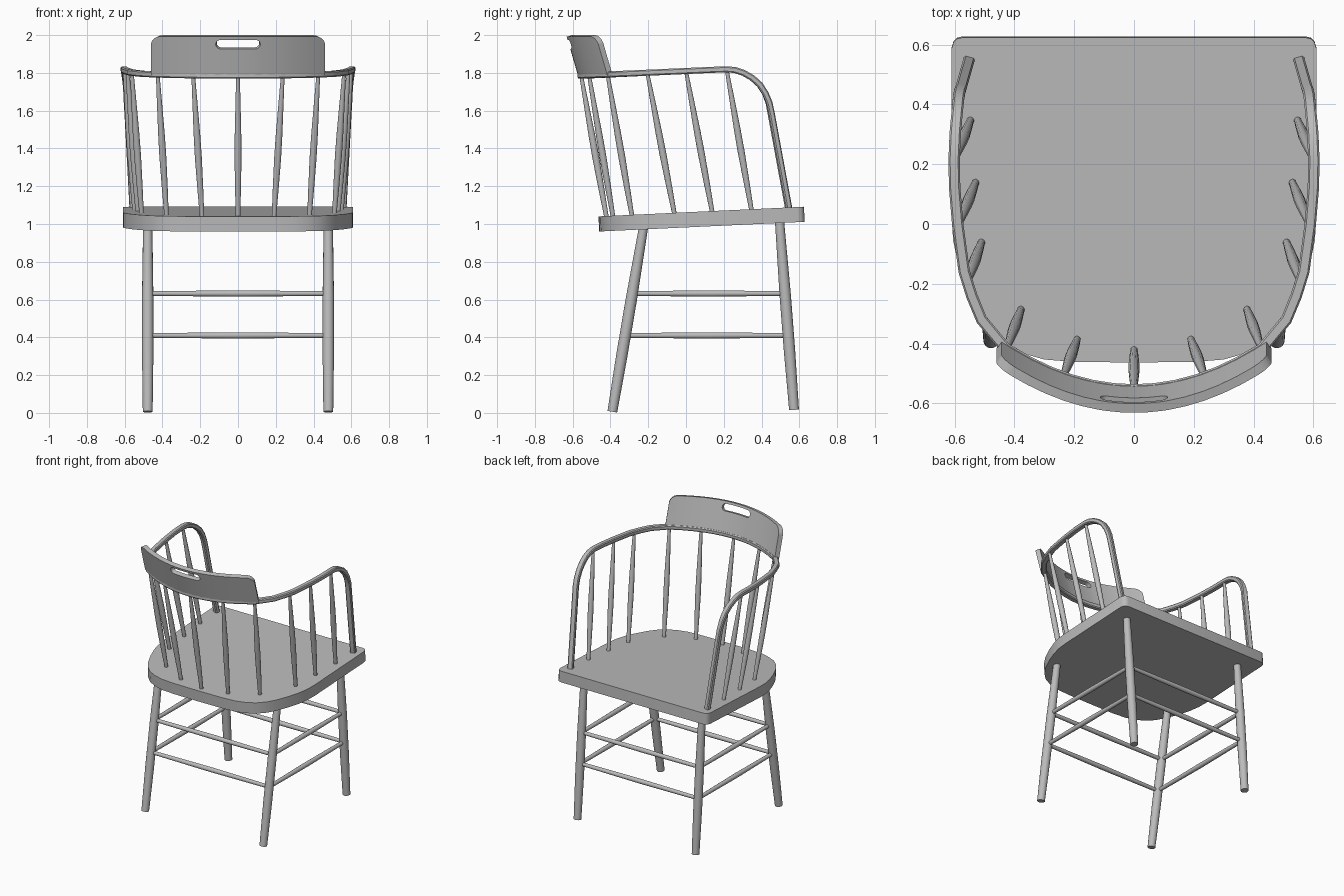
import bpy, bmesh, math
from mathutils import Vector

cube = bpy.data.objects.get("Cube")
if cube:
    bpy.data.objects.remove(cube, do_unlink=True)

grey = bpy.data.materials.new("plain grey")
grey.use_nodes = True
grey.diffuse_color = (0.5, 0.5, 0.5, 1)
grey.node_tree.nodes["Principled BSDF"].inputs["Base Color"].default_value = (0.5, 0.5, 0.5, 1)


def finish(name, bm, angle=35):
    """Turn a bmesh into a grey object with smooth shading and sharp edges."""
    bmesh.ops.recalc_face_normals(bm, faces=bm.faces)
    mesh = bpy.data.meshes.new(name)
    bm.to_mesh(mesh)
    bm.free()
    mesh.materials.append(grey)
    obj = bpy.data.objects.new(name, mesh)
    bpy.context.collection.objects.link(obj)
    bpy.ops.object.select_all(action='DESELECT')
    bpy.context.view_layer.objects.active = obj
    obj.select_set(True)
    bpy.ops.object.shade_smooth_by_angle(angle=math.radians(angle))
    return obj


def skin(bm, rings):
    """Join equal rings of points into a capped tube."""
    loops = [[bm.verts.new(p) for p in ring] for ring in rings]
    n = len(loops[0])
    for a, b in zip(loops, loops[1:]):
        for i in range(n):
            bm.faces.new((a[i], a[(i + 1) % n], b[(i + 1) % n], b[i]))
    bm.faces.new(loops[0])
    bm.faces.new(loops[-1])


def turned(name, start, end, profile, sides=16):
    """Round rod from start to end; profile is (fraction, radius) pairs."""
    start, end = Vector(start), Vector(end)
    axis = (end - start).normalized()
    u = axis.orthogonal().normalized()
    v = axis.cross(u)
    rings = []
    for t, r in profile:
        c = start.lerp(end, t)
        angles = [math.tau * i / sides for i in range(sides)]
        rings.append([c + r * (math.cos(a) * u + math.sin(a) * v) for a in angles])
    bm = bmesh.new()
    skin(bm, rings)
    return finish(name, bm)


# Seat: rounded at the back, square with small corners at the other end
half = [(0.3, -0.452), (0.37, -0.432), (0.43, -0.402), (0.48, -0.355), (0.52, -0.295),
        (0.56, -0.21), (0.59, -0.125), (0.605, -0.055), (0.61, 0.02), (0.61, 0.59),
        (0.604, 0.61), (0.592, 0.622), (0.572, 0.627)]
outline = [(0, -0.462), (0.2, -0.46)] + half
outline += [(-x, y) for x, y in reversed(outline) if x]
bm = bmesh.new()
skin(bm, [[(x, y, z) for x, y in outline] for z in (-0.04, 0.04)])
seat = finish("seat", bm)
seat.location.z = 1.022
seat.rotation_euler.x = 0.047

# Legs and the rungs between them
LEG_X = 0.478
LEGS = {"back": ((-0.39, 0.006), (-0.222, 1.0)), "front": ((0.572, 0.016), (0.494, 1.03))}
leg_profile = [(0, 0.026), (0.3, 0.03), (0.6, 0.03), (1, 0.024)]


def leg_y(which, z):
    (y0, z0), (y1, z1) = LEGS[which]
    return y0 + (y1 - y0) * (z - z0) / (z1 - z0)


for side, s in (("left", 1), ("right", -1)):
    for which, (foot, top) in LEGS.items():
        turned(f"{which}_leg_{side}", (s * LEG_X, *foot), (s * LEG_X, *top), leg_profile)
rung = [(0, 0.013), (0.5, 0.017), (1, 0.013)]
for level, z in (("lower", 0.41), ("upper", 0.632)):
    yb, yf = leg_y("back", z), leg_y("front", z)
    for which, y in (("back", yb), ("front", yf)):
        turned(f"{level}_{which}_rung", (-LEG_X, y, z), (LEG_X, y, z), rung, 12)
    for side, s in (("left", 1), ("right", -1)):
        turned(f"{level}_{side}_rung", (s * LEG_X, yb, z), (s * LEG_X, yf, z), rung, 12)


# Bent arm rail: sweeps round the back, along the sides and down to the seat
def back_y(x):
    return -0.555 + 0.75 * x * x


def rail_z(y):
    return 1.785 + 0.045 * (y + 0.555)


plan = [(x, back_y(x)) for x in (0, 0.07, 0.14, 0.21, 0.28, 0.35, 0.43)]
plan += [(0.51, -0.32), (0.543, -0.24), (0.568, -0.16), (0.59, 0), (0.6, 0.12)]
path = [Vector((x, y, rail_z(y))) for x, y in plan]
path += [Vector(p) for p in ((0.602, 0.215, 1.819), (0.6, 0.26, 1.815), (0.598, 0.305, 1.8),
                             (0.594, 0.35, 1.774), (0.59, 0.39, 1.738), (0.587, 0.42, 1.692),
                             (0.584, 0.44, 1.64), (0.58, 0.452, 1.58), (0.553, 0.546, 1.07))]
path = [Vector((-p.x, p.y, p.z)) for p in reversed(path[1:])] + path
rings = []
for i, p in enumerate(path):
    before, after = path[max(i - 1, 0)], path[min(i + 1, len(path) - 1)]
    tangent = (after - before).normalized()
    across = Vector((tangent.y, -tangent.x, 0)).normalized()
    up = across.cross(tangent)
    w, h = across * 0.019, up * 0.016
    rings.append([p + w + h * 0.6, p + w * 0.7 + h, p - w * 0.7 + h, p - w + h * 0.6,
                  p - w - h * 0.6, p - w * 0.7 - h, p + w * 0.7 - h, p + w - h * 0.6])
bm = bmesh.new()
skin(bm, rings)
finish("arm_rail", bm)

# Spindles: (seat x, seat y, rail x, rail y)
spindle_profile = [(0, 0.012), (0.2, 0.016), (0.42, 0.019), (0.58, 0.018), (0.8, 0.014), (1, 0.01)]
spindles = [(0, -0.42, 0, -0.555), (0.19, -0.385, 0.237, -0.513), (0.378, -0.285, 0.425, -0.415),
            (0.51, -0.06, 0.562, -0.205), (0.53, 0.14, 0.585, 0.0), (0.547, 0.348, 0.6, 0.215)]
for n, (x0, y0, x1, y1) in enumerate(spindles):
    for side, s in (("left", 1), ("right", -1)) if x0 else (("centre", 1),):
        turned(f"spindle_{n}_{side}", (s * x0, y0, 1.05 + 0.047 * y0),
               (s * x1, y1, rail_z(y1)), spindle_profile, 12)

# Crest: curved leaning board with rounded top corners and a hand slot
WIDTH, TOP, CORNER = 0.452, 1.996, 0.045
SLOT, SLOT_Z, SLOT_R = 0.115, 1.955, 0.024
steps = [math.sin(math.pi / 2 * i / 6) for i in range(7)]
xs = [0, 0.045] + [SLOT - SLOT_R + SLOT_R * s for s in steps]
xs += [0.17, 0.23, 0.29, 0.35] + [WIDTH - CORNER + CORNER * s for s in steps]
xs = [-x for x in reversed(xs[1:])] + xs


def arc(x, end, r):
    """Height of a rounded end of radius r at distance x from the middle."""
    d = min(max(abs(x) - (end - r), 0), r)
    return math.sqrt(max(r * r - d * d, 0))


bm = bmesh.new()
columns = []
for x in xs:
    gap = arc(x, SLOT, SLOT_R)
    levels = (rail_z(back_y(x)), SLOT_Z - gap, SLOT_Z + gap, TOP - CORNER + arc(x, WIDTH, CORNER))
    columns.append([bm.verts.new((x, back_y(x) - 0.29 * (z - 1.785), z)) for z in levels])
for a, b in zip(columns, columns[1:]):
    for k in (0, 2):
        bm.faces.new((a[k], b[k], b[k + 1], a[k + 1]))
bmesh.ops.remove_doubles(bm, verts=bm.verts, dist=0.0002)
crest = finish("crest", bm)
solid = crest.modifiers.new("thickness", 'SOLIDIFY')
solid.thickness = 0.032
solid.offset = 0
bpy.ops.object.modifier_apply(modifier="thickness")
bpy.ops.object.shade_smooth_by_angle(angle=math.radians(35))
